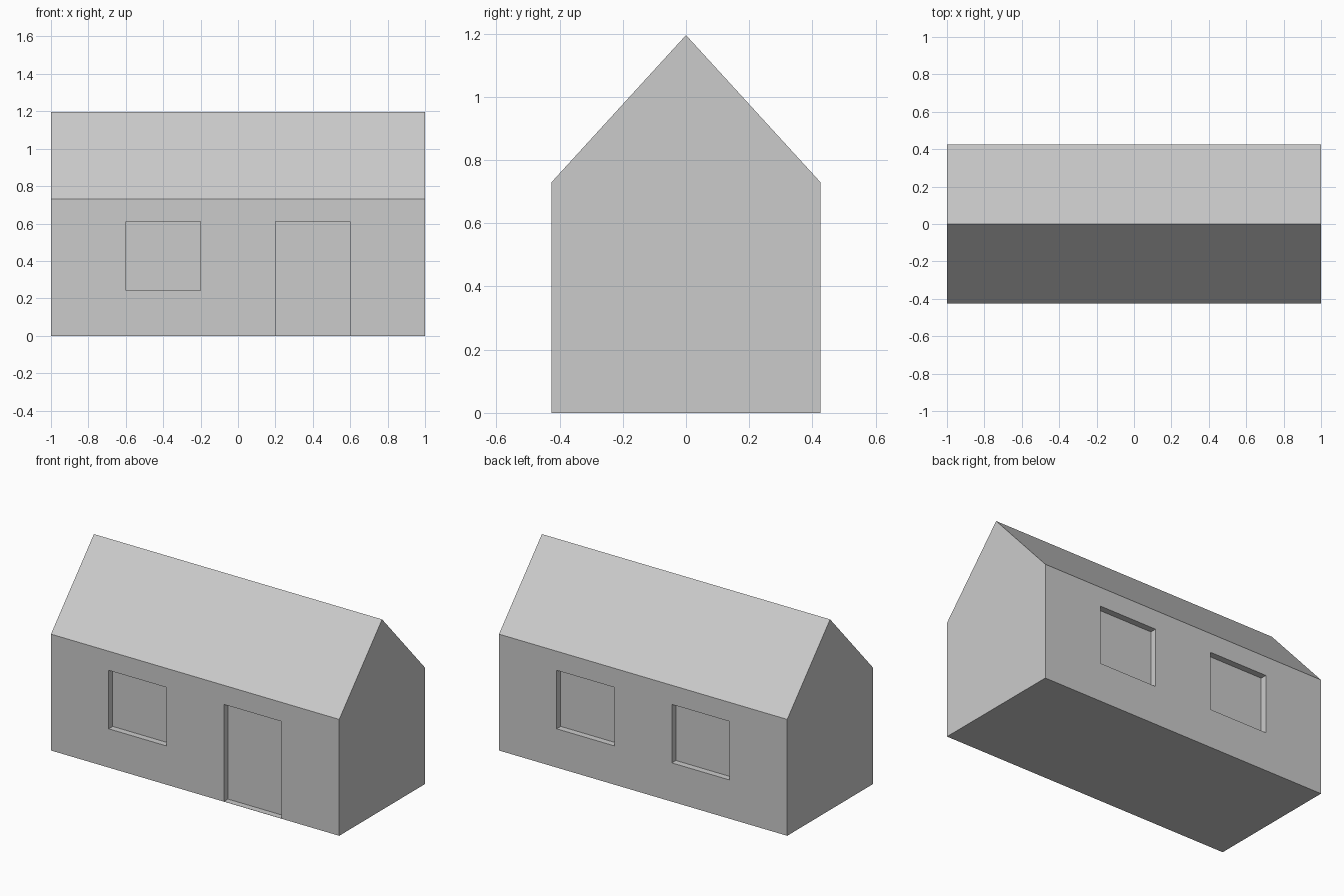
import bpy, bmesh

if "Cube" in bpy.data.objects:
    bpy.data.objects.remove(bpy.data.objects["Cube"])

HALF_L, HALF_W, EAVE, RIDGE = 1.0, 0.425, 0.73, 1.195
RECESS = 0.04


def new_object(name, bm):
    bmesh.ops.recalc_face_normals(bm, faces=bm.faces)
    mesh = bpy.data.meshes.new(name)
    bm.to_mesh(mesh)
    bm.free()
    obj = bpy.data.objects.new(name, mesh)
    bpy.context.collection.objects.link(obj)
    return obj


# House body: gable profile extruded along x
bm = bmesh.new()
profile = [(-HALF_W, 0), (HALF_W, 0), (HALF_W, EAVE), (0, RIDGE), (-HALF_W, EAVE)]
gable = bm.faces.new([bm.verts.new((-HALF_L, y, z)) for y, z in profile])
ext = bmesh.ops.extrude_face_region(bm, geom=[gable], use_keep_orig=True)
verts = [v for v in ext["geom"] if isinstance(v, bmesh.types.BMVert)]
bmesh.ops.translate(bm, verts=verts, vec=(2 * HALF_L, 0, 0))
house = new_object("house_body", bm)


# Shallow wall recesses for openings
def cut_opening(name, x, z0, z1, side):
    bm = bmesh.new()
    bmesh.ops.create_cube(bm, size=1)
    bmesh.ops.scale(bm, verts=bm.verts, vec=(0.4, 2 * RECESS, z1 - z0))
    bmesh.ops.translate(bm, verts=bm.verts, vec=(x, side * HALF_W, (z0 + z1) / 2))
    cutter = new_object(name + "_cutter", bm)
    cutter.hide_render = True
    cutter.display_type = 'WIRE'
    mod = house.modifiers.new(name, 'BOOLEAN')
    mod.operation = 'DIFFERENCE'
    mod.solver = 'EXACT'
    mod.object = cutter


cut_opening("front_window", -0.4, 0.243, 0.61, -1)
cut_opening("front_door", 0.4, 0.001, 0.61, -1)  # thin threshold keeps the floor whole
for label, x in (("left", -0.4), ("right", 0.4)):
    cut_opening("back_window_" + label, x, 0.243, 0.61, 1)
